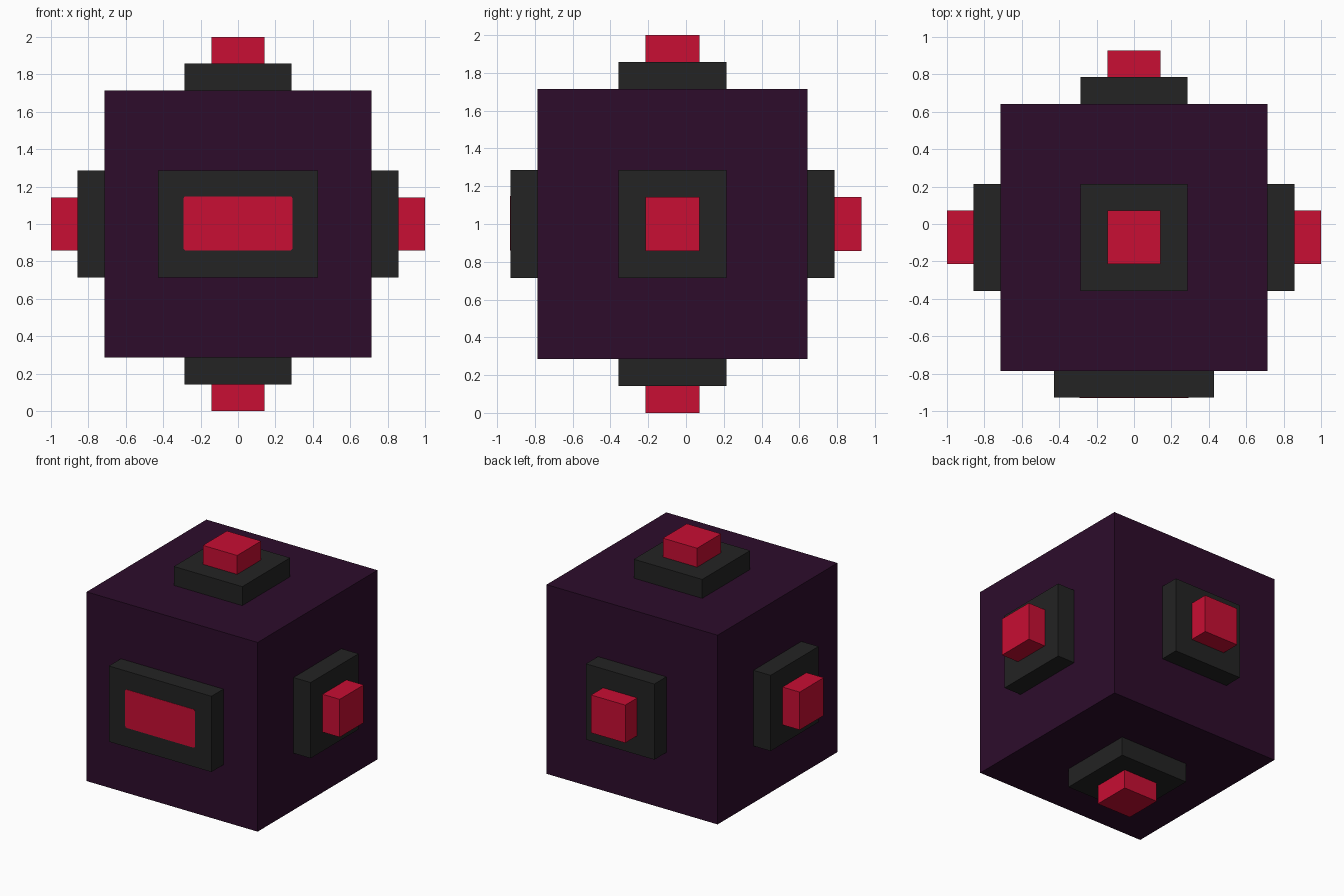
import bpy, bmesh
from mathutils import Vector

if "Cube" in bpy.data.objects:
    bpy.data.objects.remove(bpy.data.objects["Cube"])

U = 1 / 7                       # modelling unit
C = Vector((0, -U / 2, 1))      # centre of the cube body


def material(name, rgb):
    m = bpy.data.materials.new(name)
    m.diffuse_color = (*rgb, 1)
    m.use_nodes = True
    m.node_tree.nodes["Principled BSDF"].inputs["Base Color"].default_value = m.diffuse_color
    return m


PURPLE = material("dark purple", (0.0262, 0.0037, 0.0242))
BLACK = material("charcoal", (0.0168, 0.0168, 0.0168))
RED = material("crimson", (0.578, 0.0044, 0.0331))


def box(name, centre, size, mat, round_y=0):
    bm = bmesh.new()
    bmesh.ops.create_cube(bm, size=1)
    bmesh.ops.scale(bm, vec=size, verts=bm.verts)
    if round_y:                 # round the corners seen from the front
        edges = [e for e in bm.edges
                 if abs(e.verts[0].co.y - e.verts[1].co.y) > 1e-6]
        bmesh.ops.bevel(bm, geom=edges, offset=round_y, segments=3,
                        profile=0.5, affect='EDGES')
    me = bpy.data.meshes.new(name)
    bm.to_mesh(me)
    bm.free()
    me.materials.append(mat)
    ob = bpy.data.objects.new(name, me)
    ob.location = centre
    bpy.context.collection.objects.link(ob)
    return ob


# Cube body
box("body", C, (10 * U, 10 * U, 10 * U), PURPLE)

# Stepped pad and button on five sides
sides = {"left": (-1, 0, 0), "right": (1, 0, 0), "back": (0, 1, 0),
         "top": (0, 0, 1), "bottom": (0, 0, -1)}
for side, d in sides.items():
    d = Vector(d)
    for part, dist, width, mat in (("pad", 5.5, 4, BLACK),
                                   ("button", 6.5, 2, RED)):
        size = [U if abs(a) > 0.5 else width * U for a in d]
        box(f"{side}_{part}", C + d * dist * U, size, mat)

# Wide front pad with a thin rounded panel
front = Vector((0, -1, 0))
box("front_pad", C + front * 5.5 * U, (6 * U, U, 4 * U), BLACK)
box("front_panel", C + front * (6 * U + 0.0005) + Vector((0, 0, 0.003)),
    (0.582, 0.003, 0.289), RED, round_y=0.012)
